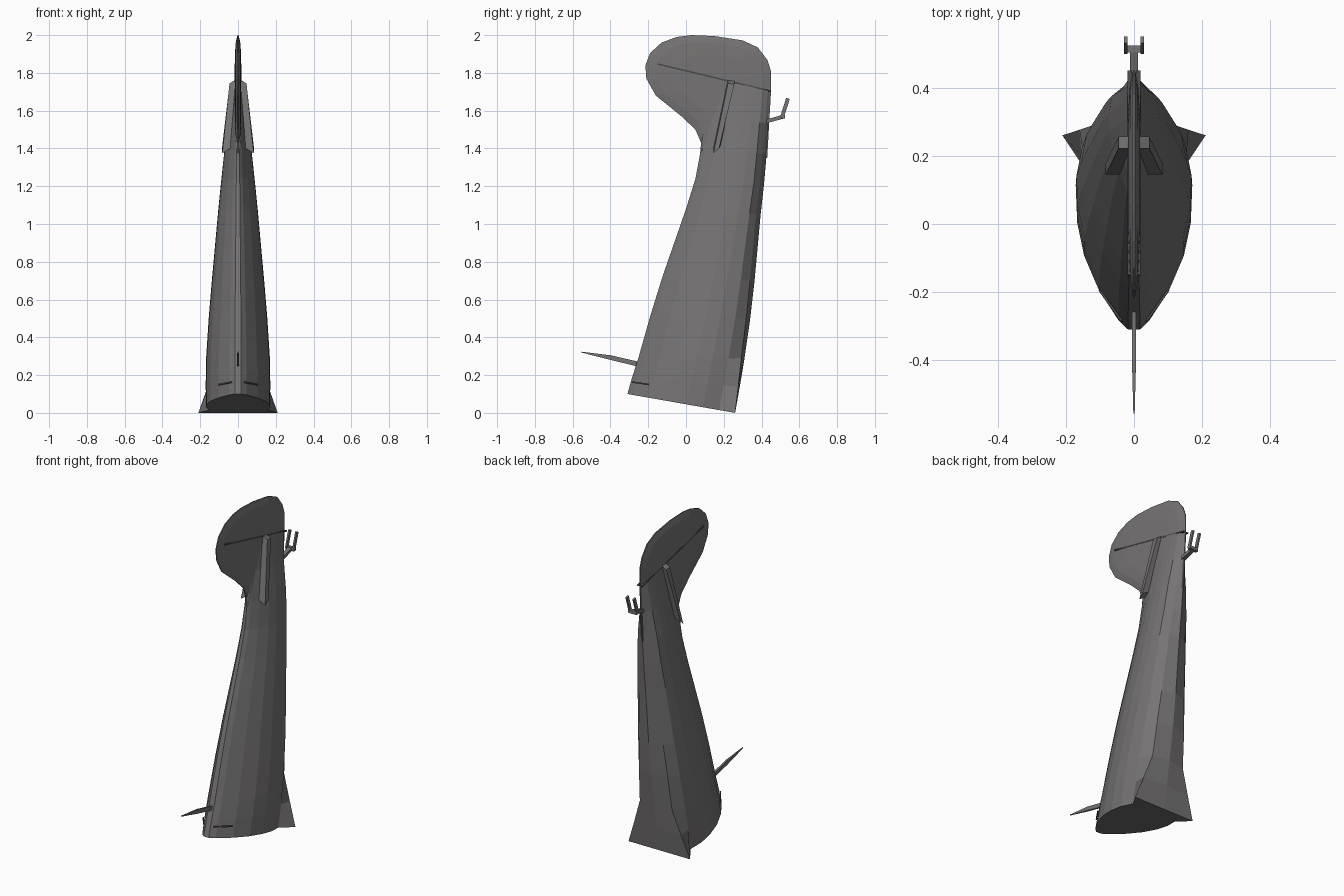
import bpy, bmesh
from mathutils import Vector

if "Cube" in bpy.data.objects:
    bpy.data.objects.remove(bpy.data.objects["Cube"])

def material(name, c):
    m = bpy.data.materials.new(name)
    m.diffuse_color = (*c, 1)
    m.use_nodes = True
    m.node_tree.nodes["Principled BSDF"].inputs["Base Color"].default_value = m.diffuse_color
    return m

GREY = material("warm grey", (0.18, 0.172, 0.172))
DARK = material("dark seam grey", (0.07, 0.067, 0.067))

def make(name, verts, faces, mat=GREY):
    me = bpy.data.meshes.new(name)
    bm = bmesh.new()
    vs = [bm.verts.new(v) for v in verts]
    for f in faces:
        bm.faces.new([vs[i] for i in f])
    bmesh.ops.recalc_face_normals(bm, faces=bm.faces)
    bmesh.ops.triangulate(bm, faces=[f for f in bm.faces if len(f.verts) > 4])
    bm.to_mesh(me)
    bm.free()
    me.materials.append(mat)
    ob = bpy.data.objects.new(name, me)
    bpy.context.collection.objects.link(ob)
    return ob

def loft(name, rings, mat=GREY):
    n = len(rings[0])
    verts = [v for r in rings for v in r]
    faces = [(k * n + i, k * n + (i + 1) % n, (k + 1) * n + (i + 1) % n, (k + 1) * n + i)
             for k in range(len(rings) - 1) for i in range(n)]
    faces += [tuple(range(n)), tuple(range((len(rings) - 1) * n, len(rings) * n))]
    return make(name, verts, faces, mat)

def bar(name, a, b, ra, rb, mat=GREY):
    """Four sided bar from a to b; ra, rb are (x half width, other half width)."""
    a, b = Vector(a), Vector(b)
    d = (b - a).normalized()
    u = Vector((1, 0, 0))
    if abs(d.x) > 0.9:
        u = Vector((0, 1, 0))
    v = d.cross(u).normalized()
    rings = [[p + u * r[0] * s + v * r[1] * t for s, t in ((-1, -1), (1, -1), (1, 1), (-1, 1))]
             for p, r in ((a, ra), (b, rb))]
    return loft(name, rings, mat)

# Tapered body: front y, z, rear y, z, half width, rear crease half width, crease position
stations = [
    (-.31, .10, .26, .00, .17, .21, 1.0),
    (-.285, .19, .285, .14, .171, .16, .985),
    (-.255, .28, .31, .29, .169, .11, .97),
    (-.19, .51, .34, .50, .155, .098, .96),
    (-.125, .72, .363, .70, .138, .082, .95),
    (0.0, 1.08, .395, 1.05, .106, .055, .94),
    (.05, 1.24, .413, 1.21, .09, .042, .94),
    (.08, 1.40, .427, 1.37, .073, .028, .94),
    (.115, 1.58, .438, 1.53, .046, .02, .94),
    (.15, 1.775, .45, 1.70, .019, .009, .95),
]
T = [0, .05, .2, .38, .55, .7, .85]
F = [.1, .27, .6, .86, .98, 1, .9]
rings = []
for y0, z0, y1, z1, w, c, tc in stations:
    pts = [(t, w * f) for t, f in zip(T, F)] + [(tc, c)]
    at = lambda t, x: (x, y0 + (y1 - y0) * t, z0 + (z1 - z0) * t)
    rings.append([at(t, x) for t, x in pts] + [at(1, 0)] +
                 [at(t, -x) for t, x in reversed(pts)])
loft("tapered_body", rings)

# Rounded fin with thin edges
outline = [(.43, 1.35), (.45, 1.7), (.45, 1.81), (.43, 1.87), (.38, 1.935), (.3, 1.972), (.15, 1.995),
           (.03, 2.0), (-.05, 1.99), (-.13, 1.96), (-.19, 1.905), (-.215, 1.84), (-.21, 1.77),
           (-.16, 1.68), (-.03, 1.575), (.05, 1.5), (.08, 1.43), (.07, 1.33)]
cy, cz = .16, 1.74
def ring(x, s):
    return [(x, cy + (y - cy) * s, cz + (z - cz) * s) for y, z in outline]
loft("fin", [ring(-.017, .6), ring(-.012, .85), ring(-.003, 1), ring(.003, 1),
             ring(.012, .85), ring(.017, .6)])

# Hinge seam across the fin, and its short front end
for s in (-1, 1):
    bar("hinge_seam", (s * .0125, -.15, 1.847), (s * .0125, .45, 1.703),
        (.006, .004), (.006, .004), DARK)

# Slanted side stubs
for s in (-1, 1):
    low = [(.04, .145, 1.40), (.083, .145, 1.375), (.085, .175, 1.40), (.04, .185, 1.42)]
    top = [(.01, .222, 1.765), (.045, .222, 1.745), (.045, .256, 1.74), (.01, .256, 1.76)]
    loft("side_stub", [[(s * x, y, z) for x, y, z in r] for r in (low, top)])

# Thin spike at the front
bar("front_spike", (0, -.24, .255), (0, -.40, .293), (.006, .013), (.006, .012))
bar("spike_tip", (0, -.40, .293), (0, -.555, .322), (.006, .012), (.002, .002))

# Rear wheel fork
bar("fork_strut", (0, .42, 1.542), (0, .515, 1.568), (.012, .01), (.012, .01))
bar("fork_bridge", (-.028, .513, 1.568), (.028, .513, 1.568), (.01, .01), (.01, .01))
for s in (-1, 1):
    bar("fork_prong", (s * .024, .508, 1.565), (s * .024, .54, 1.665), (.005, .01), (.005, .01))

# Small seams near the base
for s in (-1, 1):
    bar("base_seam", (s * .036, -.285, .163), (s * .1, -.195, .150),
        (.004, .004), (.004, .004), DARK)
